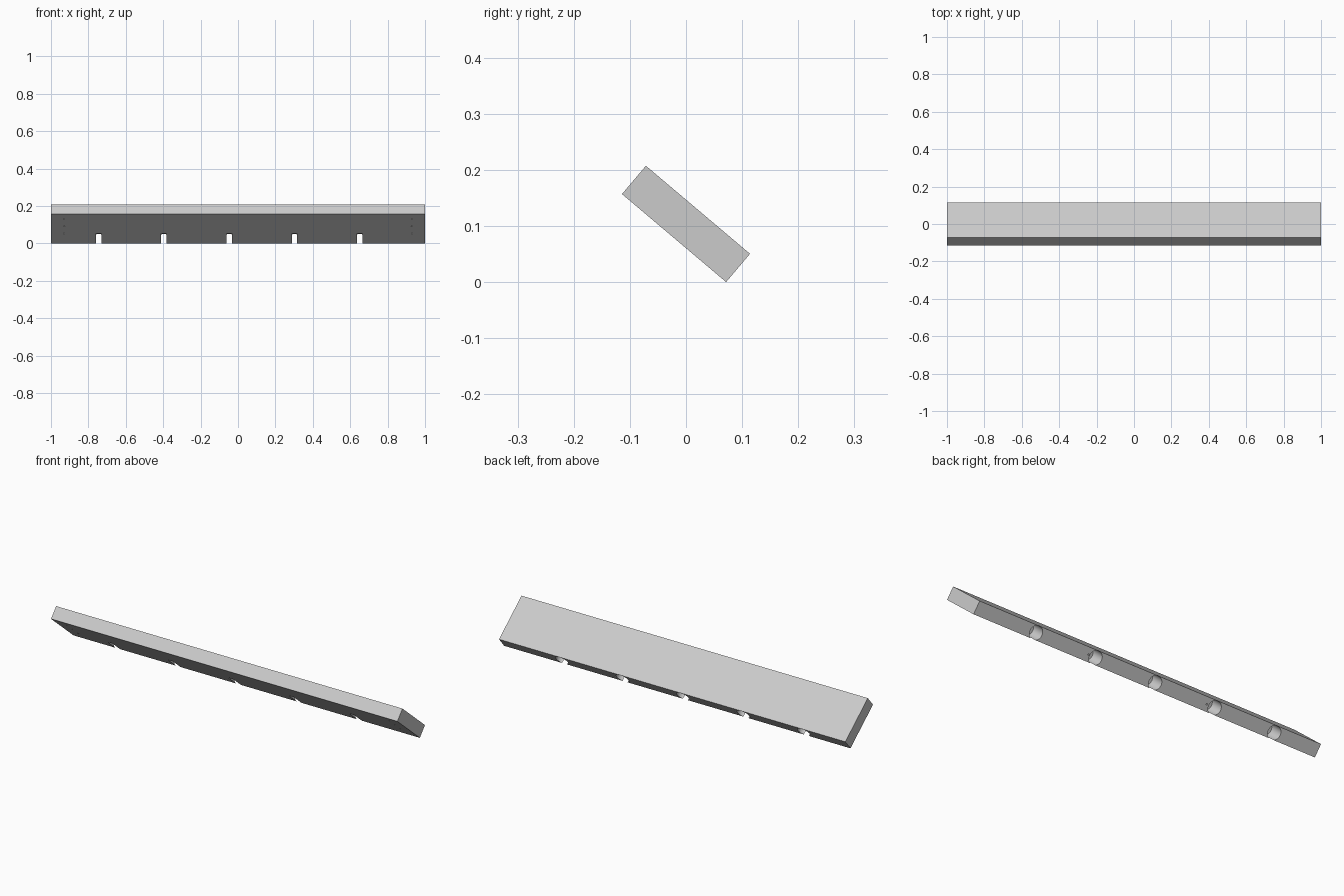
import bpy
import bmesh
import math
from mathutils import Matrix, Vector

LENGTH, DEPTH, THICK = 2.0, 0.243, 0.066
TILT = math.radians(-40.2)

cube = bpy.data.objects.get("Cube")
if cube:
    bpy.data.objects.remove(cube, do_unlink=True)

# One plain grey finish
grey = bpy.data.materials.new("light_grey")
grey.use_nodes = True
colour = (0.6, 0.6, 0.6, 1.0)
grey.diffuse_color = colour
grey.node_tree.nodes["Principled BSDF"].inputs["Base Color"].default_value = colour


def make_object(name, bm):
    mesh = bpy.data.meshes.new(name)
    bm.to_mesh(mesh)
    bm.free()
    mesh.materials.append(grey)
    obj = bpy.data.objects.new(name, mesh)
    bpy.context.collection.objects.link(obj)
    return obj


def add_drill(bm, centre, axis, radius, reach, sides):
    """Cylinder centred on a surface point, cutting to the given reach."""
    turn = Vector((0, 0, 1)).rotation_difference(Vector(axis)).to_matrix().to_4x4()
    bmesh.ops.create_cone(bm, cap_ends=True, segments=sides, radius1=radius,
                          radius2=radius, depth=2 * reach,
                          matrix=Matrix.Translation(centre) @ turn)


# Board
bm = bmesh.new()
bmesh.ops.create_cube(bm, size=1, matrix=Matrix.Diagonal((LENGTH, DEPTH, THICK, 1)))
board = make_object("shelf_board", bm)

# Rod sockets in the back edge, breaking through the underside
drills = bmesh.new()
for i in range(5):
    add_drill(drills, (-0.745 + 0.349 * i, DEPTH / 2, -0.0017), (0, 1, 0),
              0.0345, 0.083, 48)

# Tiny pilot holes in the back edge and near the ends of the underside
for x in (-0.349, 0.343):
    add_drill(drills, (x, DEPTH / 2, 0), (0, 1, 0), 0.004, 0.01, 12)
for side in (-1, 1):
    for y in (-0.08, -0.02, 0.04):
        add_drill(drills, (side * 0.93, y, -THICK / 2), (0, 0, 1), 0.004, 0.01, 12)
cutter = make_object("drill_cutter", drills)
cutter.hide_render = True

# Cut the holes and keep only the finished board
cut = board.modifiers.new("holes", 'BOOLEAN')
cut.operation = 'DIFFERENCE'
cut.solver = 'EXACT'
cut.object = cutter
bpy.context.view_layer.update()
graph = bpy.context.evaluated_depsgraph_get()
finished = bpy.data.meshes.new_from_object(board.evaluated_get(graph))
board.modifiers.clear()
board.data = finished
bpy.data.objects.remove(cutter, do_unlink=True)

# Lean the board so its lower back edge rests on the ground
board.rotation_euler.x = TILT
board.location.z = (DEPTH * math.sin(-TILT) + THICK * math.cos(TILT)) / 2

# Smooth bores, crisp board edges
bpy.ops.object.select_all(action='DESELECT')
board.select_set(True)
bpy.context.view_layer.objects.active = board
bpy.ops.object.shade_smooth_by_angle(angle=math.radians(30))
